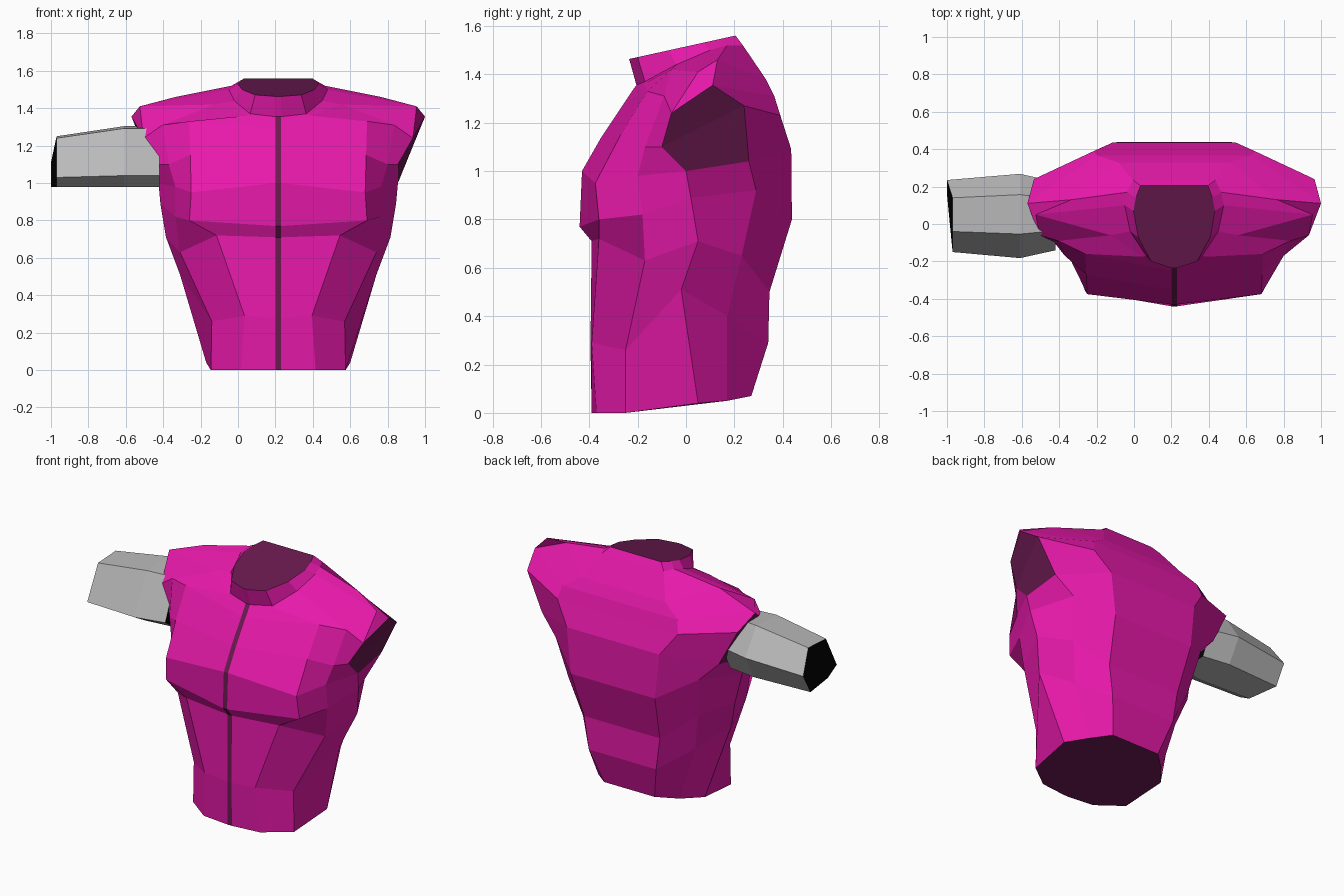
import bpy, bmesh

if "Cube" in bpy.data.objects:
    bpy.data.objects.remove(bpy.data.objects["Cube"])

CX = 0.215          # the torso's own mirror plane


def material(name, rgb):
    m = bpy.data.materials.new(name)
    m.diffuse_color = (*rgb, 1)
    m.use_nodes = True
    m.node_tree.nodes["Principled BSDF"].inputs["Base Color"].default_value = m.diffuse_color
    return m


PINK = material("magenta cloth", (0.83, 0.010, 0.42))
DARK = material("dark plum", (0.142, 0.010, 0.08))
GREY = material("grey sleeve", (0.49, 0.49, 0.49))
BLACK = material("black cap", (0.001, 0.001, 0.001))


def loft(name, rings, mats, pick):
    """Skin closed rings, cap both ends; pick(ring, column) gives the material slot."""
    bm = bmesh.new()
    rows = [[bm.verts.new(p) for p in ring] for ring in rings]
    n = len(rows[0])
    for r in range(len(rows) - 1):
        for c in range(n):
            d = (c + 1) % n
            f = bm.faces.new((rows[r][c], rows[r][d], rows[r + 1][d], rows[r + 1][c]))
            f.material_index = pick(r, c)
    for row in (rows[0], rows[-1]):
        bm.faces.new(row).material_index = 1
    bmesh.ops.recalc_face_normals(bm, faces=bm.faces)
    mesh = bpy.data.meshes.new(name)
    bm.to_mesh(mesh)
    bm.free()
    for m in mats:
        mesh.materials.append(m)
    ob = bpy.data.objects.new(name, mesh)
    bpy.context.collection.objects.link(ob)
    return ob


# Upright profiles of one half, hem to collar base
seam = [(-.39, 0), (-.395, .28), (-.39, .71), (-.44, .77), (-.43, 1.0),
        (-.35, 1.14), (-.25, 1.29), (-.22, 1.335), (-.205, 1.355)]
seam = [(.015, y, z) for y, z in seam]
chest = [(.20, -.37, 0), (.18, -.39, .29), (.33, -.36, .72), (.475, -.36, .80), (.465, -.375, .95),
         (.47, -.27, 1.15), (.475, -.16, 1.33), (.17, -.175, 1.36), (.15, -.17, 1.37)]
flank = [(.36, -.25, 0), (.355, -.25, .26), (.525, -.17, .63), (.55, -.18, .82), (.55, -.20, .98),
         (.585, -.17, 1.1), (.62, -.09, 1.31), (.34, -.06, 1.42), (.235, -.04, 1.44)]
arm_front = [(.385, .05, .04), (.525, -.02, .51), (.60, .05, .71), (.63, .02, .89), (.64, 0, 1.0),
             (.64, -.10, 1.1), (.72, -.06, 1.24), (.74, .05, 1.41), (.265, .10, 1.50)]
arm_back = [(.29, .17, .05), (.40, .17, .40), (.46, .23, .65), (.51, .29, .92), (.63, .26, 1.04),
            (.75, .24, 1.27), (.785, .11, 1.355), (.55, .13, 1.46), (.25, .17, 1.52)]
back = [(.18, .27, .07), (.24, .34, .29), (.27, .345, .50), (.30, .438, .80), (.33, .435, 1.09),
        (.43, .39, 1.23), (.41, .365, 1.31), (.30, .33, 1.38), (.22, .235, 1.52)]
half = [seam, chest, flank, arm_front, arm_back, back]

levels = [list(ring) for ring in zip(*half)]
# Collar rim: base drawn in and lifted to a tilted plane
levels.append([(x if x < .02 else x * .82, y - .03, 1.515 + .22 * (y - .03)) for x, y, z in levels[-1]])
rings = [[(CX + x, y, z) for x, y, z in ring] + [(CX - x, y, z) for x, y, z in reversed(ring)]
         for ring in levels]


# Dark front seam (last column, below the collar) and arm openings (columns 3 and 7)
def torso_colour(r, c):
    return int((c == 11 and r < 8) or (c in (3, 7) and r in (4, 5)))


loft("torso", rings, [PINK, DARK], torso_colour)

# Six-sided arm stump
section = [(.235, 1.11), (.14, 1.25), (-.04, 1.24), (-.15, 1.03), (-.06, .98), (.16, .98)]


def arm_ring(x, sy, sz, lean=0):
    return [(x + lean * (i not in (0, 5)), .04 + (y - .04) * sy, .98 + (z - .98) * sz)
            for i, (y, z) in enumerate(section)]


arm = loft("arm_stump", [arm_ring(-1, 1, 1, .03), arm_ring(-.61, 1.17, 1.2), arm_ring(-.42, .95, 1.2)],
           [GREY, BLACK], lambda r, c: 0)
